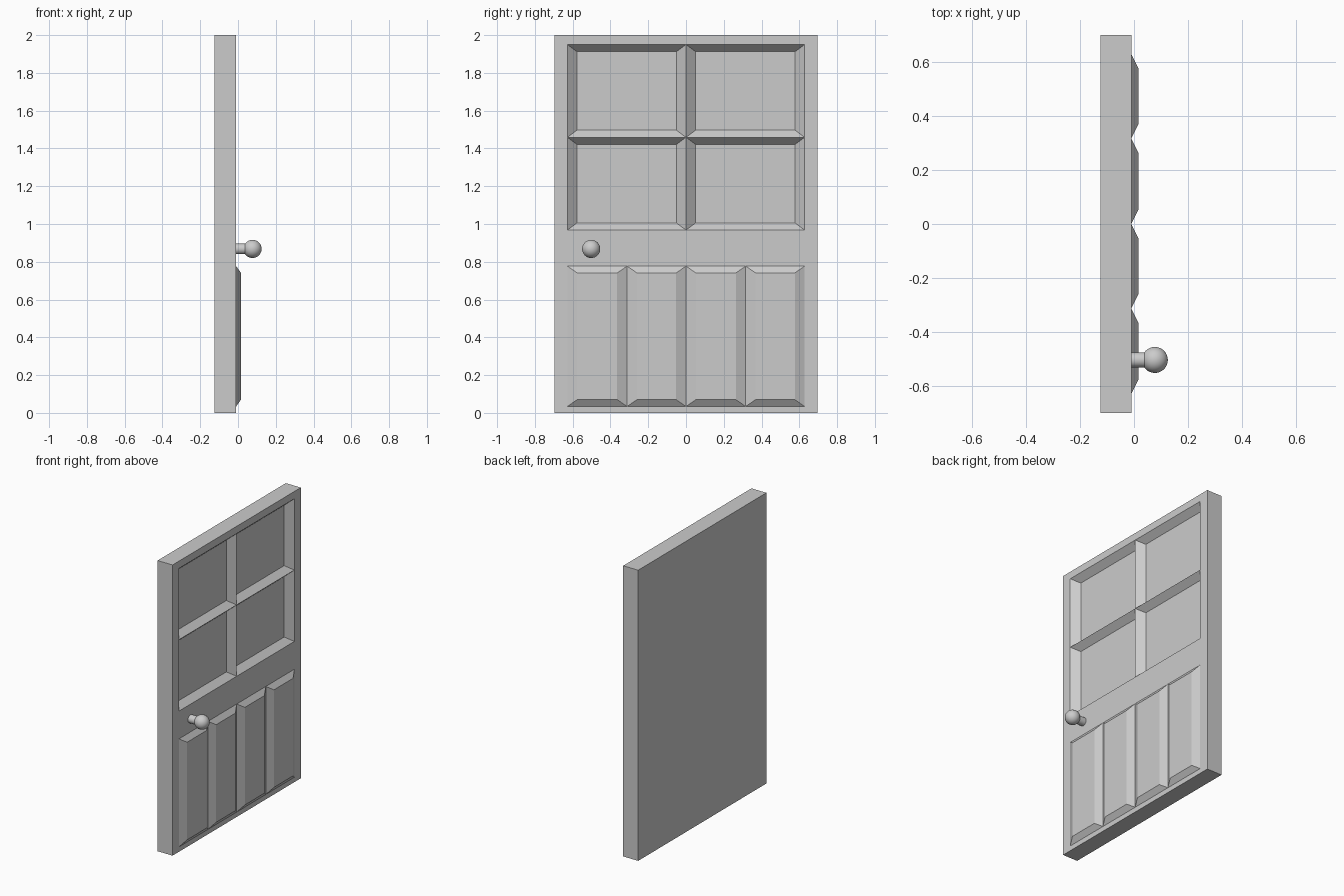
import bpy
import bmesh
from math import radians
from mathutils import Vector

if "Cube" in bpy.data.objects:
    bpy.data.objects.remove(bpy.data.objects["Cube"], do_unlink=True)

grey = bpy.data.materials.new("plain_grey")
grey.use_nodes = True
grey.diffuse_color = (0.6, 0.6, 0.6, 1)
grey.node_tree.nodes["Principled BSDF"].inputs["Base Color"].default_value = grey.diffuse_color

BACK, FACE = -0.124, -0.01
COLUMNS = [-0.697, -0.628, -0.312, 0, 0.316, 0.628, 0.697]
ROWS = [0, 0.034, 0.777, 0.968, 1.459, 1.95, 2]


def bevelled_field(bm, face, shift, margin_y, margin_z):
    """Raise or sink a face, drawing its border in to leave sloping sides."""
    new_face = bmesh.ops.extrude_discrete_faces(bm, faces=[face])["faces"][0]
    ys = [v.co.y for v in new_face.verts]
    zs = [v.co.z for v in new_face.verts]
    cy, cz = (min(ys) + max(ys)) / 2, (min(zs) + max(zs)) / 2
    sy = 1 - 2 * margin_y / (max(ys) - min(ys))
    sz = 1 - 2 * margin_z / (max(zs) - min(zs))
    for v in new_face.verts:
        v.co = Vector((FACE + shift, cy + (v.co.y - cy) * sy, cz + (v.co.z - cz) * sz))


# Door leaf: front laid out as a grid of rails, stiles and fields
bm = bmesh.new()
grid = [[bm.verts.new((FACE, y, z)) for y in COLUMNS] for z in ROWS]
cells = {}
for r in range(len(ROWS) - 1):
    for c in range(len(COLUMNS) - 1):
        cells[r, c] = bm.faces.new((grid[r][c], grid[r][c + 1],
                                    grid[r + 1][c + 1], grid[r + 1][c]))

# Thickness and back
rim = [e for e in bm.edges if e.is_boundary]
geom = bmesh.ops.extrude_edge_only(bm, edges=rim)["geom"]
for v in geom:
    if isinstance(v, bmesh.types.BMVert):
        v.co.x = BACK
bmesh.ops.edgeloop_fill(bm, edges=[e for e in bm.edges if e.is_boundary])

# Four raised lower panels
for c in range(1, 5):
    bevelled_field(bm, cells[1, c], 0.026, 0.052, 0.036)

# Four sunken upper panes, each two columns wide
for r in (3, 4):
    for c in (1, 3):
        pane = bmesh.ops.dissolve_faces(bm, faces=[cells[r, c], cells[r, c + 1]])["region"][0]
        bevelled_field(bm, pane, -0.043, 0.051, 0.038)

bmesh.ops.recalc_face_normals(bm, faces=bm.faces)
mesh = bpy.data.meshes.new("door_leaf")
bm.to_mesh(mesh)
bm.free()
mesh.materials.append(grey)
bpy.context.collection.objects.link(bpy.data.objects.new("door_leaf", mesh))


def finish(name):
    obj = bpy.context.object
    obj.name = name
    obj.data.materials.append(grey)
    bpy.ops.object.shade_smooth_by_angle(angle=radians(35))


# Knob and its stem
KNOB = Vector((0.077, -0.502, 0.868))
bpy.ops.mesh.primitive_uv_sphere_add(segments=32, ring_count=16, radius=0.048,
                                     location=KNOB, rotation=(0, radians(90), 0))
finish("door_knob")
bpy.ops.mesh.primitive_cylinder_add(vertices=32, radius=0.028, depth=0.08,
                                    location=(0.025, KNOB.y, KNOB.z),
                                    rotation=(0, radians(90), 0))
finish("knob_stem")
